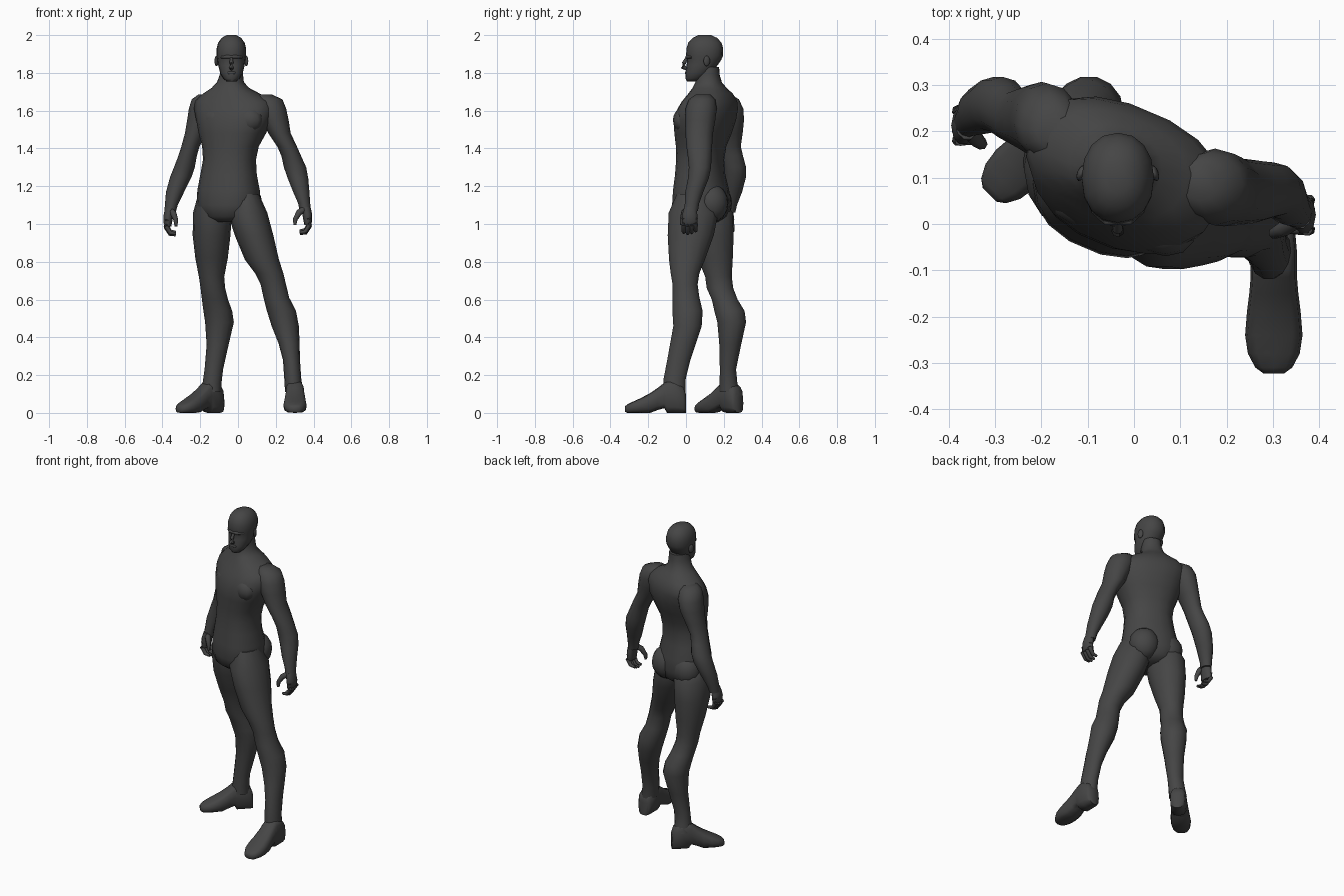
import bpy, bmesh
from math import cos, sin, tau, radians, copysign
from mathutils import Vector, Matrix

cube = bpy.data.objects.get("Cube")
if cube:
    bpy.data.objects.remove(cube, do_unlink=True)

CM = 0.01  # tables below are in hundredths of a unit

grey = bpy.data.materials.new("dark_grey")
grey.use_nodes = True
shade = (0.06, 0.06, 0.06, 1)
grey.diffuse_color = shade
grey.node_tree.nodes["Principled BSDF"].inputs["Base Color"].default_value = shade


def finish(name, bm):
    """Turn a bmesh into a smooth-shaded object."""
    bmesh.ops.recalc_face_normals(bm, faces=bm.faces)
    mesh = bpy.data.meshes.new(name)
    bm.to_mesh(mesh)
    bm.free()
    mesh.materials.append(grey)
    obj = bpy.data.objects.new(name, mesh)
    bpy.context.collection.objects.link(obj)
    bpy.ops.object.select_all(action="DESELECT")
    obj.select_set(True)
    bpy.context.view_layer.objects.active = obj
    bpy.ops.object.shade_smooth_by_angle(angle=radians(60))
    return obj


def outline(a, b, square, sides):
    """Rounded outline: square=1 is an ellipse, smaller is boxier."""
    for i in range(sides):
        t = tau * i / sides
        c, s = cos(t), sin(t)
        yield (a * copysign(abs(c) ** square, c), b * copysign(abs(s) ** square, s))


def loft(name, rings):
    """Bridge a stack of equal rings and cap both ends."""
    bm = bmesh.new()
    loops = [[bm.verts.new(p) for p in ring] for ring in rings]
    for low, high in zip(loops, loops[1:]):
        for i in range(len(low)):
            j = (i + 1) % len(low)
            bm.faces.new((low[i], low[j], high[j], high[i]))
    bm.faces.new(loops[0])
    bm.faces.new(loops[-1])
    return finish(name, bm)


def body(name, rows, yaw=0, square=1, sides=14):
    """Stack level rings; row = height, centre x, centre y, half width, half depth."""
    turn = Matrix.Rotation(radians(yaw), 3, "Z")
    rings = []
    for z, x, y, a, b in rows:
        centre = Vector((x, y, z))
        rings.append([(centre + turn @ Vector((u, v, 0))) * CM
                      for u, v in outline(a, b, square, sides)])
    return loft(name, rings)


def tube(name, points, radii, sides=7):
    """Tapered tube along a short path."""
    pts = [Vector(p) for p in points]
    rings = []
    for i, (p, r) in enumerate(zip(pts, radii)):
        along = pts[min(i + 1, len(pts) - 1)] - pts[max(i - 1, 0)]
        turn = along.to_track_quat("Z", "Y")
        rings.append([(p + turn @ Vector((u, v, 0))) * CM for u, v in outline(r, r, 1, sides)])
    return loft(name, rings)


def blob(name, centre, size, yaw=0):
    """Ellipsoid for soft bulges."""
    bm = bmesh.new()
    place = (Matrix.Translation(Vector(centre) * CM) @ Matrix.Rotation(radians(yaw), 4, "Z")
             @ Matrix.Diagonal((*[s * CM for s in size], 1)))
    bmesh.ops.create_uvsphere(bm, u_segments=12, v_segments=8, radius=1, matrix=place)
    return finish(name, bm)


# Torso with neck, turned towards the right
body("torso", [
    (101, -5, 8, 8, 9), (104, -5, 8, 14, 13), (110, -5, 8, 17, 14.5), (118, -5, 8, 16.5, 14),
    (126, -5, 7.5, 15, 12.5), (134, -4.5, 7.5, 14, 12), (141, -4, 8, 15, 12.5),
    (148, -3, 9, 18, 14), (155, -2, 10, 20.5, 15), (161, -2, 11.5, 22, 14),
    (165, -2.5, 12.5, 21, 12.5), (169, -3.5, 13, 15.5, 10.5), (172, -4, 12.5, 10, 8.5),
    (175, -4, 12, 7, 6.8), (179, -3.5, 11.5, 6, 6.2), (183, -3.5, 11.5, 5.5, 6)],
    yaw=-23, square=0.88, sides=18)
for side, x, y in (("left", 5, -0.5), ("right", -11, 5)):
    blob(side + "_chest", (x, y, 155), (8.5, 6, 7), -23)
for side, x, y in (("left", 4, 14), ("right", -12, 16)):
    blob(side + "_buttock", (x, y, 111), (9, 8.5, 10), -20)

# Legs down to the ankles
body("left_leg", [
    (116, 4, 4, 7, 9), (106, 5, 4, 10.5, 13.5), (94, 8.5, 2.5, 10.2, 12.5),
    (81, 12.7, 0.5, 9, 9.7), (74, 16.5, -0.5, 7.5, 7.8), (68, 18.7, -0.5, 6.7, 6.8),
    (61, 20.3, 0, 6.8, 7.3), (54, 23, 0.8, 7.7, 8.2), (46, 25, 0.8, 7.2, 7.7),
    (37, 27, -1.5, 5.6, 7), (28, 28.3, -3.8, 4.5, 6.3), (18, 29, -6, 4.5, 6),
    (11, 29.7, -6, 4.8, 5.8)])
body("right_leg", [
    (116, -14, 9, 7, 9), (106, -13.5, 12, 10.3, 13), (94, -14, 13.5, 10, 12),
    (82, -14, 15.5, 8.6, 9.5), (72, -14, 17.2, 6.7, 7.2), (66, -13.3, 18, 6.5, 7.2),
    (60, -12.2, 20.5, 6.9, 7), (54, -10.7, 23, 7.6, 8.2), (48, -9.8, 24.2, 7.6, 7.8),
    (36, -10.8, 23.4, 5.8, 5.9), (23, -12.8, 22.2, 4.9, 4.4), (16, -13.7, 22.5, 5, 4.8),
    (11, -14, 23, 5.2, 5.4)])

# Shoes: upright slices from heel to toe (distance, half width, sole, top)
SHOE = [(0, 3.5, 0, 10), (1.5, 4.6, 0, 14), (6, 5, 0, 17), (10, 5, 0, 17),
        (11.5, 5, 2.5, 16), (15, 5.3, 1.5, 13.2), (19, 5.8, 0, 10.5), (24, 6.2, 0, 7.8),
        (28, 5.6, 0, 6), (31, 4, 0, 4.5), (32.3, 2.2, 0.5, 3.5)]
for side, heel, yaw, size in (("left", (30.2, 0), 0, 1), ("right", (-9.5, 28), -45, 0.95)):
    turn = Matrix.Rotation(radians(yaw), 3, "Z")
    rings = []
    for d, w, low, top in SHOE:
        mid, tall = (low + top) / 2, (top - low) / 2
        rings.append([(Vector((*heel, 0)) + turn @ Vector((u * size, -d * size, mid + v))) * CM
                      for u, v in outline(w, tall, 0.65, 12)])
    loft(side + "_shoe", rings)

# Arms from shoulder cap to wrist
body("left_arm", [
    (168.5, 14, 9, 4, 4), (166, 16, 8.5, 7.5, 7), (161, 17.5, 8, 8, 8.3),
    (155, 19.5, 7.5, 7.3, 8), (148, 22, 7, 5.9, 7.3), (141, 26, 7, 5.2, 6.8),
    (136, 28.2, 7.2, 5.2, 6.3), (130, 30.2, 7.4, 5.9, 5.9), (124, 31.8, 6.5, 5.4, 5.5),
    (117, 33.5, 4.4, 4.3, 4.8), (111, 35, 3.2, 3.2, 3.8), (107, 35.7, 2.5, 3, 3.8)], sides=12)
body("right_arm", [
    (168.5, -17, 20, 4, 4), (166, -18, 21, 6.5, 7), (161, -18.8, 22, 7.2, 8.4),
    (155, -20, 22.5, 6.9, 8.2), (148, -22.6, 22.8, 5.5, 7.2), (141, -25.2, 23, 4.8, 6),
    (136, -26.7, 24, 4.9, 6.2), (130, -28.4, 25.5, 5.5, 6.3), (125, -30.2, 25.8, 5.7, 6),
    (117, -33.3, 24.5, 4.8, 5.2), (110, -35.3, 23, 3.4, 4), (106, -36, 22.3, 3, 3.8)], sides=12)

# Hands with curled fingers, mirrored about the palm
for side, flip, x, y, z in (("left", 1, 36.3, 2, 105), ("right", -1, 36.5, 21.3, 104.3)):
    body(side + "_palm", [
        (z + 4, flip * (x - 0.5), y + 0.3, 2.6, 3.4), (z, flip * (x + 0.4), y, 2.6, 4.2),
        (z - 4, flip * (x + 0.7), y, 2.2, 4.3), (z - 5.5, flip * (x + 0.4), y, 1.6, 3.8)], sides=10)
    for i, finger in enumerate(("index", "middle", "ring", "little")):
        fy = y - 3.2 + 2.1 * i
        drop = (7, 7.6, 7.2, 6.2)[i]
        path = [(1, -2), (1.6, -drop + 1.5), (-0.6, -drop - 2), (-3.6, -drop - 2.5)]
        tube(f"{side}_{finger}_finger", [(flip * (x + u), fy, z + v) for u, v in path],
             (1.3, 1.3, 1.15, 0.8))
    thumb = [(-1, -1, 3), (-4, -3, 1), (-6, -4, -2.5), (-6.2, -4.3, -5.5)]
    reach = 1 if flip > 0 else 0.6
    tube(side + "_thumb", [(flip * (x + u * reach), y + v, z + w) for u, v, w in thumb],
         (1.8, 1.7, 1.3, 0.8))

# Head, facing straight ahead
HX = -3.5
body("head", [(z, HX, y, a, b) for z, y, a, b in (
    (175.5, 3.5, 2.5, 3), (177, 4.5, 4.3, 4.8), (180, 6.5, 6, 6.8), (184, 8.5, 7, 8.2),
    (187, 9.7, 7.4, 9), (189, 9.8, 7.8, 9.8), (193, 10, 7.8, 9.7), (196, 10, 7, 8.8),
    (198.5, 10, 5.2, 6.5), (200, 10, 2.5, 3.4))], square=0.92, sides=16)
tube("nose", [(HX, 0.5, 188), (HX, -1.2, 185), (HX, -1.6, 183.2), (HX, 0.5, 182)],
     (0.8, 1.1, 1.4, 0.9))
tube("brow", [(HX - 5.5, 3, 188.3), (HX - 2.5, 0.6, 188.5), (HX + 2.5, 0.6, 188.5),
              (HX + 5.5, 3, 188.3)], (0.6, 1, 1, 0.6))
blob("lips", (HX, 0.4, 180), (2.4, 1, 0.9))
blob("chin", (HX, 1.8, 177.2), (2.8, 2, 1.8))
for side, flip in (("left", 1), ("right", -1)):
    blob(side + "_ear", (HX + flip * 7.9, 11, 186.3), (0.9, 1.8, 2.8), flip * 20)
